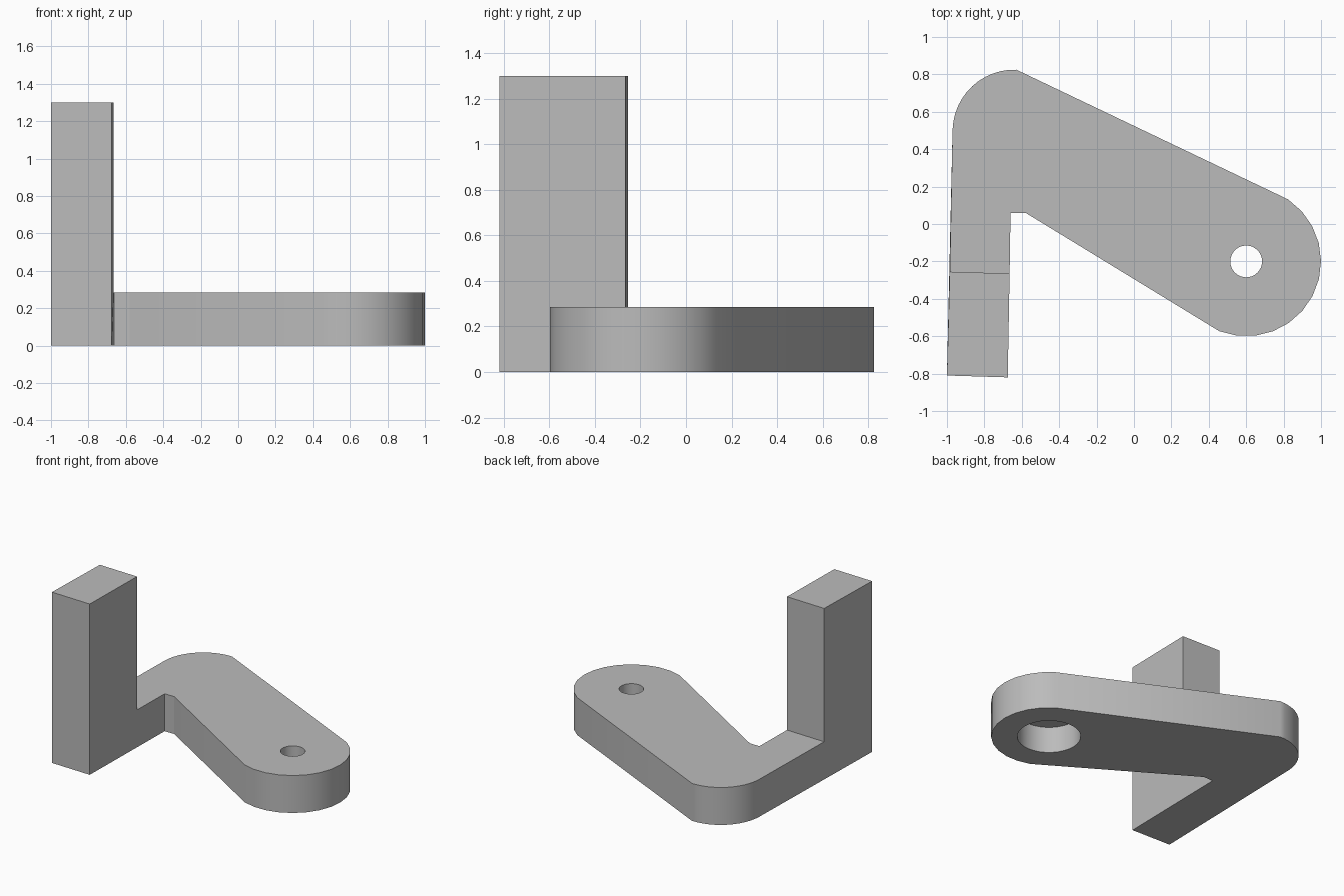
import bpy, bmesh, math

cube = bpy.data.objects.get("Cube")
if cube:
    bpy.data.objects.remove(cube, do_unlink=True)

ARM_TOP, POST_TOP = 0.285, 1.3
PIVOT = (0.6, -0.2)

grey = bpy.data.materials.new("plain_grey")
colour = (0.5, 0.5, 0.5, 1)
grey.diffuse_color = colour
grey.use_nodes = True
grey.node_tree.nodes["Principled BSDF"].inputs["Base Color"].default_value = colour


def arc(centre, radius, start, end, steps):
    angles = [math.radians(start + (end - start) * i / steps) for i in range(steps + 1)]
    return [(centre[0] + radius * math.cos(a), centre[1] + radius * math.sin(a)) for a in angles]


# Plan outline: the arm and, sharing one edge with it, the foot of the post
post_back = [(-0.665, -0.265), (-0.985, -0.255)]
post_front = [(-1, -0.81), (-0.675, -0.82)]
arm = (post_back[1:] + arc((-0.64, 0.495), 0.33, 178, 88, 12)
       + arc(PIVOT, 0.4, 56, -111, 12) + [(-0.58, 0.06), (-0.66, 0.06)] + post_back[:1])

bm = bmesh.new()
verts = {p: bm.verts.new((*p, 0)) for p in arm + post_front}
bm.faces.new([verts[p] for p in arm])
bm.faces.new([verts[p] for p in post_back + post_front])

# Raise the whole plan, then the post alone
raised = bmesh.ops.extrude_face_region(bm, geom=bm.faces[:])["geom"]
for v in raised:
    if isinstance(v, bmesh.types.BMVert):
        v.co.z = ARM_TOP
tops = [f for f in raised if isinstance(f, bmesh.types.BMFace)]
post = min(tops, key=lambda f: len(f.verts))
for v in bmesh.ops.extrude_discrete_faces(bm, faces=[post])["faces"][0].verts:
    v.co.z = POST_TOP
bmesh.ops.remove_doubles(bm, verts=bm.verts[:], dist=0.0001)
bmesh.ops.recalc_face_normals(bm, faces=bm.faces[:])
bmesh.ops.dissolve_limit(bm, angle_limit=0.01, verts=bm.verts[:], edges=bm.edges[:])

mesh = bpy.data.meshes.new("lever_arm")
bm.to_mesh(mesh)
bm.free()
lever = bpy.data.objects.new("lever_arm", mesh)
bpy.context.collection.objects.link(lever)
mesh.materials.append(grey)


# Through hole with a wider counterbore underneath
def bore(name, radius, low, high):
    bpy.ops.mesh.primitive_cylinder_add(vertices=32, radius=radius, depth=high - low,
                                        location=(*PIVOT, (low + high) / 2))
    cutter = bpy.context.object
    cutter.name = name
    cutter.data.materials.append(grey)
    cutter.hide_render = True
    cut = lever.modifiers.new(name, "BOOLEAN")
    cut.operation, cut.solver, cut.object = "DIFFERENCE", "EXACT", cutter
    return cutter


cutters = [bore("pivot_hole", 0.085, -0.1, 0.4), bore("counterbore", 0.22, -0.1, 0.2)]

# Bake the cuts, remove the cutters and smooth the round walls
bpy.ops.object.select_all(action="DESELECT")
lever.select_set(True)
bpy.context.view_layer.objects.active = lever
for cutter in cutters:
    bpy.ops.object.modifier_apply(modifier=cutter.name)
    bpy.data.objects.remove(cutter, do_unlink=True)
bpy.ops.object.shade_smooth_by_angle(angle=math.radians(30))
